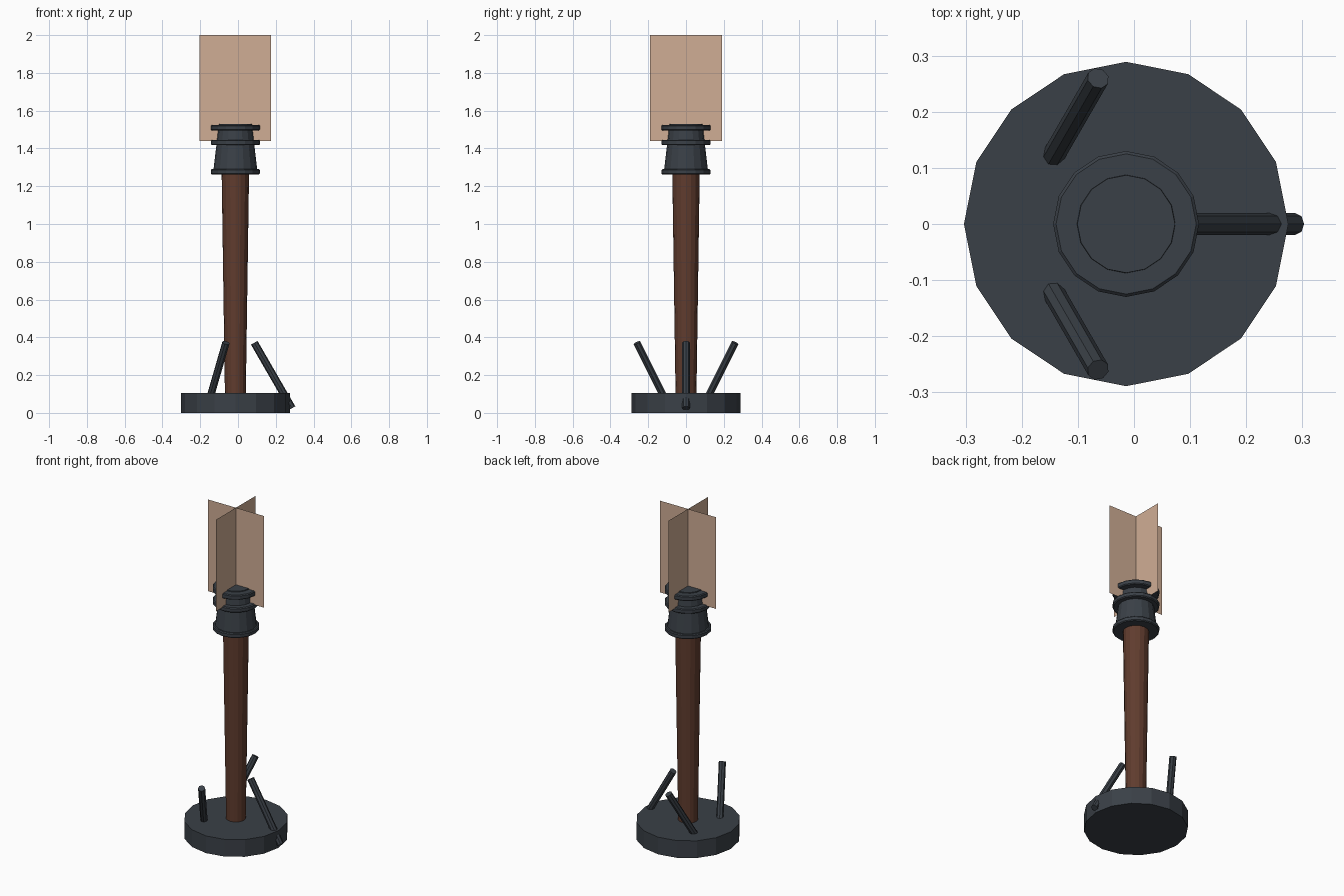
import bpy
import math

if "Cube" in bpy.data.objects:
    bpy.data.objects.remove(bpy.data.objects["Cube"])

CX = -0.014  # axis of the torch


def material(name, rgb):
    mat = bpy.data.materials.new(name)
    lin = [((c / 255 + 0.055) / 1.055) ** 2.4 for c in rgb]
    mat.diffuse_color = (*lin, 1.0)
    mat.use_nodes = True
    mat.node_tree.nodes["Principled BSDF"].inputs["Base Color"].default_value = mat.diffuse_color
    return mat


iron = material("dark iron", (58, 64, 71))
wood = material("brown wood", (96, 60, 46))
flame = material("pale flame", (208, 174, 149))


def finish(name, mat):
    obj = bpy.context.object
    obj.name = name
    obj.data.materials.append(mat)
    return obj


def tapered(name, mat, r1, r2, z1, z2, sides=16):
    """Upright cylinder or cone with a corner on the x axis."""
    bpy.ops.mesh.primitive_cone_add(
        vertices=sides, radius1=r1, radius2=r2, depth=z2 - z1,
        location=(CX, 0, (z1 + z2) / 2))
    return finish(name, mat)


# Foot and pole
tapered("base", iron, 0.289, 0.289, 0.0, 0.105)
tapered("pole", wood, 0.055, 0.073, 0.08, 1.30)

# Holder: tapered cup with three rings
tapered("cup", iron, 0.118, 0.087, 1.27, 1.53)
for name, z1, z2 in (("lower_ring", 1.262, 1.290),
                     ("middle_ring", 1.417, 1.446),
                     ("upper_ring", 1.495, 1.525)):
    ring = tapered(name, iron, 0.13, 0.13, z1, z2)
    bevel = ring.modifiers.new("soft edge", "BEVEL")
    bevel.width = 0.005
    bevel.segments = 1

# Three leaning rods; each leans opposite to its turn about the axis
for i in range(3):
    a = math.radians(120 * i)
    bpy.ops.mesh.primitive_cylinder_add(
        vertices=8, radius=0.02, depth=0.40,
        location=(CX + 0.2 * math.cos(a), 0.2 * math.sin(a), 0.198),
        rotation=(0, math.radians(-30), -a))
    finish(f"rod_{i + 1}", iron)

# Flame: two crossed upright sheets
for name, turn in (("flame_sheet_wide", 0), ("flame_sheet_deep", 90)):
    bpy.ops.mesh.primitive_plane_add(
        size=1, location=(CX, 0, 1.72),
        rotation=(math.radians(90), 0, math.radians(turn)))
    bpy.context.object.scale = (0.38, 0.56, 1)
    finish(name, flame)
